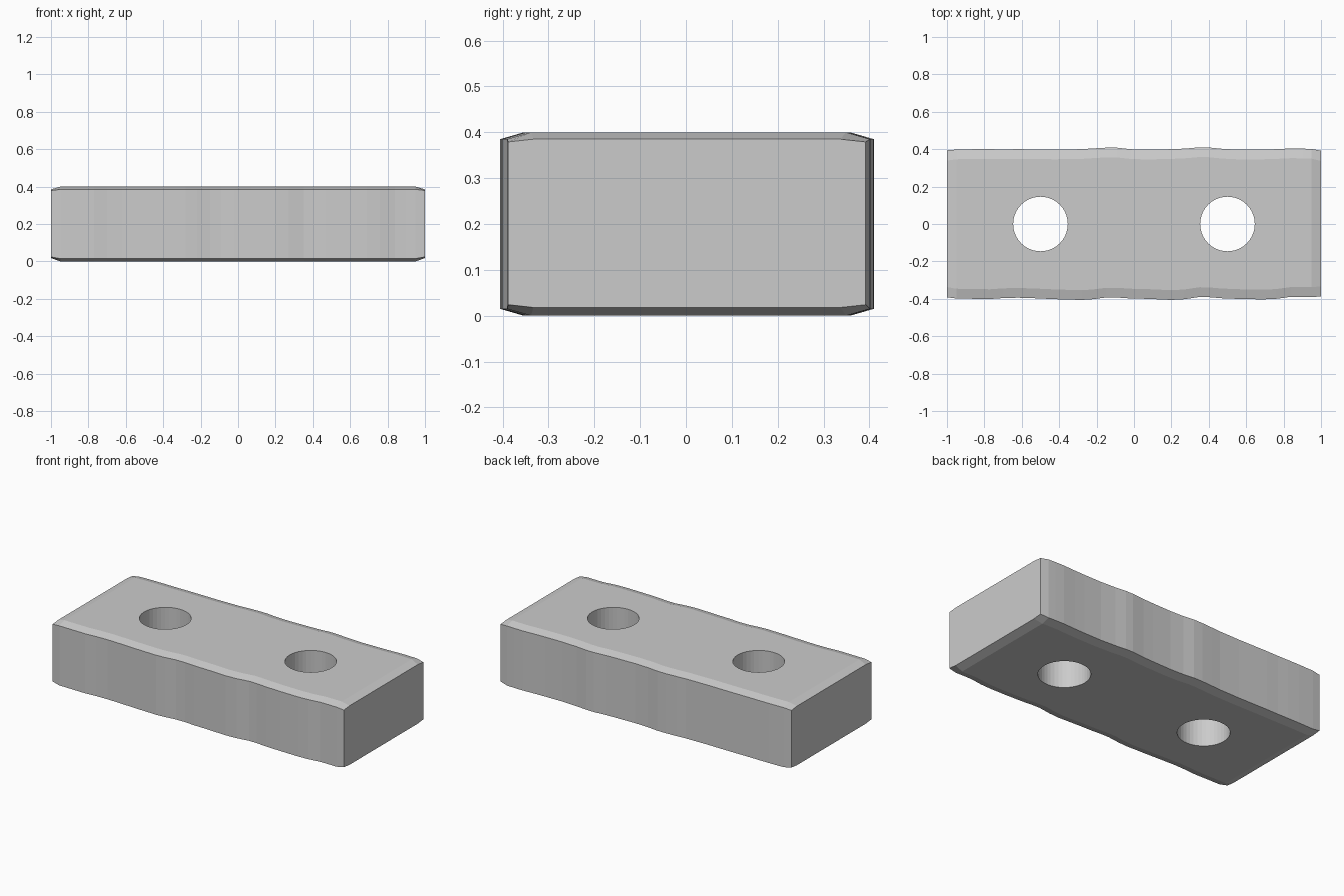
import bpy, bmesh

if "Cube" in bpy.data.objects:
    bpy.data.objects.remove(bpy.data.objects["Cube"])

# Side waviness: x -> (front y, back y)
stations = [
    (-0.95, -0.398, 0.398), (-0.85, -0.400, 0.400), (-0.77, -0.401, 0.400),
    (-0.70, -0.396, 0.399), (-0.62, -0.394, 0.400), (-0.53, -0.397, 0.399),
    (-0.42, -0.402, 0.398), (-0.28, -0.406, 0.400), (-0.22, -0.402, 0.404),
    (-0.15, -0.393, 0.408), (-0.09, -0.393, 0.408), (-0.02, -0.398, 0.400),
    (0.07, -0.400, 0.397), (0.20, -0.406, 0.400), (0.27, -0.402, 0.403),
    (0.35, -0.390, 0.410), (0.40, -0.391, 0.409), (0.47, -0.397, 0.402),
    (0.57, -0.401, 0.397), (0.69, -0.403, 0.398), (0.76, -0.400, 0.400),
    (0.84, -0.389, 0.404), (0.90, -0.389, 0.403), (0.95, -0.390, 0.401),
]


def ring(bm, x, yf, yb, z0, z1, inset, drop):
    """Eight-sided cross-section with softened edges."""
    pts = [(yf + inset, z0), (yb - inset, z0), (yb, z0 + drop), (yb, z1 - drop),
           (yb - inset, z1), (yf + inset, z1), (yf, z1 - drop), (yf, z0 + drop)]
    return [bm.verts.new((x, y, z)) for y, z in pts]


# Wavy-sided slab
bm = bmesh.new()
rings = [ring(bm, -1, -0.392, 0.394, 0.018, 0.385, 0.055, 0.006)]
rings += [ring(bm, x, a, b, 0, 0.4, 0.052, 0.015) for x, a, b in stations]
rings.append(ring(bm, 1, -0.388, 0.392, 0.018, 0.385, 0.055, 0.006))
for r, s in zip(rings, rings[1:]):
    for i in range(8):
        j = (i + 1) % 8
        bm.faces.new((r[i], r[j], s[j], s[i]))
bm.faces.new(rings[0])
bm.faces.new(rings[-1])
bmesh.ops.recalc_face_normals(bm, faces=bm.faces)
mesh = bpy.data.meshes.new("slab")
bm.to_mesh(mesh)
bm.free()
slab = bpy.data.objects.new("slab", mesh)
bpy.context.collection.objects.link(slab)

# Two round through-holes
for x in (-0.5, 0.5):
    bpy.ops.mesh.primitive_cylinder_add(vertices=40, radius=0.146, depth=1,
                                        location=(x, 0, 0.2))
    cutter = bpy.context.object
    cutter.name = "hole_cutter"
    cutter.hide_render = True
    mod = slab.modifiers.new("hole", 'BOOLEAN')
    mod.operation = 'DIFFERENCE'
    mod.solver = 'EXACT'
    mod.object = cutter
    bpy.context.view_layer.objects.active = slab
    bpy.ops.object.modifier_apply(modifier=mod.name)
    bpy.data.objects.remove(cutter)
